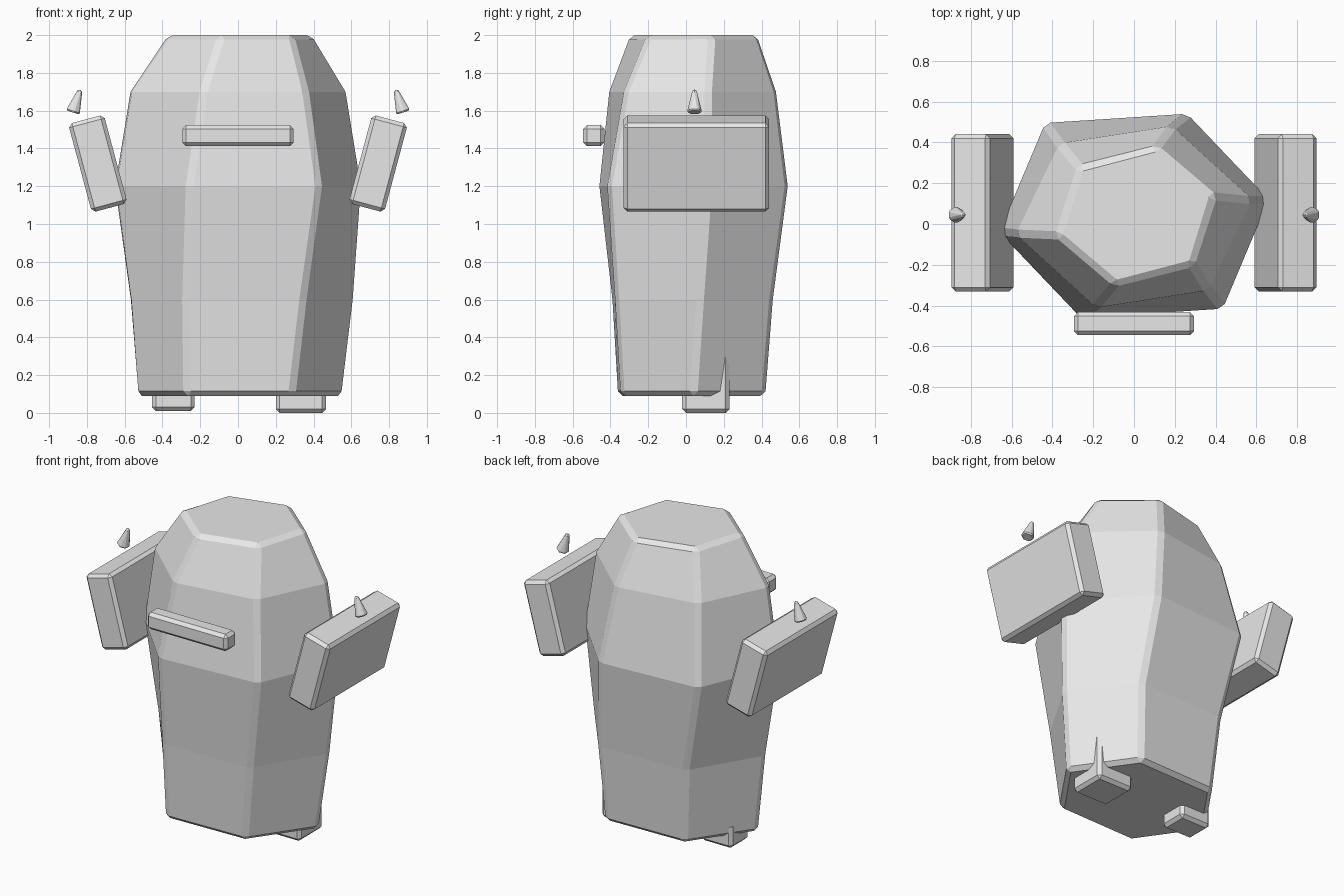
import bpy, bmesh, math
from mathutils import Matrix

if "Cube" in bpy.data.objects:
    bpy.data.objects.remove(bpy.data.objects["Cube"])

grey = bpy.data.materials.new("plain_grey")
grey.diffuse_color = (0.8, 0.8, 0.8, 1)
grey.use_nodes = True
grey.node_tree.nodes["Principled BSDF"].inputs["Base Color"].default_value = grey.diffuse_color


def finish(name, bm, bevel, matrix=None):
    """Turn a bmesh into a flat shaded object with chamfered sharp edges."""
    bmesh.ops.recalc_face_normals(bm, faces=bm.faces)
    mesh = bpy.data.meshes.new(name)
    bm.to_mesh(mesh)
    bm.free()
    mesh.materials.append(grey)
    ob = bpy.data.objects.new(name, mesh)
    bpy.context.collection.objects.link(ob)
    if matrix:
        ob.matrix_world = matrix
    mod = ob.modifiers.new("chamfer", 'BEVEL')
    mod.width = bevel
    mod.segments = 1
    mod.limit_method = 'ANGLE'
    mod.angle_limit = math.radians(30)
    return ob


def box(name, center, size, bevel=0.02, tilt=0):
    bm = bmesh.new()
    bmesh.ops.create_cube(bm, size=1)
    bmesh.ops.scale(bm, vec=size, verts=bm.verts)
    m = Matrix.Translation(center) @ Matrix.Rotation(math.radians(tilt), 4, 'Y')
    return finish(name, bm, bevel, m)


# body: twisted six-sided rings; three corners each, repeated through the centre
rings = [  # height, centre, three half-ring corners
    (0.09, (0.01, 0.03), [(0.55, 0.01), (0.285, 0.39), (-0.28, 0.375)]),
    (0.60, (0.02, 0.035), [(0.60, 0.04), (0.30, 0.425), (-0.33, 0.41)]),
    (1.20, (0.00, 0.04), [(0.66, 0.08), (0.26, 0.50), (-0.435, 0.455)]),
    (1.70, (0.00, 0.035), [(0.58, 0.085), (0.185, 0.445), (-0.365, 0.36)]),
    (2.00, (0.01, 0.04), [(0.385, 0.10), (0.10, 0.34), (-0.28, 0.24)]),
]
bm = bmesh.new()
loops = []
for z, (cx, cy), half in rings:
    corners = half + [(-x, -y) for x, y in half]
    loops.append([bm.verts.new((cx + x, cy + y, z)) for x, y in corners])
for low, high in zip(loops, loops[1:]):
    for i in range(6):
        j = (i + 1) % 6
        bm.faces.new((low[i], low[j], high[j], high[i]))
bm.faces.new(loops[0][::-1])
bm.faces.new(loops[-1])
finish("body", bm, 0.025)

# bar across the front
box("front_bar", (0, -0.488, 1.468), (0.59, 0.112, 0.112))

for side, label in ((-1, "left"), (1, "right")):
    # slab arms leaning outwards
    box(label + "_arm", (side * 0.742, 0.055, 1.32), (0.195, 0.77, 0.485),
        0.02, side * 15)
    # small spike above each arm, leaning inwards
    bm = bmesh.new()
    bmesh.ops.create_cone(bm, cap_ends=True, segments=6, radius1=0.044,
                          radius2=0.014, depth=0.125)
    m = (Matrix.Translation((side * 0.855, 0.045, 1.65))
         @ Matrix.Rotation(math.radians(-side * 18), 4, 'Y'))
    finish(label + "_spike", bm, 0.01, m)

# feet: the right one is tall, so its back corner breaks through the body
box("left_foot", (-0.342, 0.08, 0.09), (0.225, 0.19, 0.16))
box("right_foot", (0.333, 0.105, 0.235), (0.265, 0.25, 0.47))

# set everything on the ground
bpy.context.view_layer.update()
obs = list(bpy.context.collection.objects)
drop = min((o.matrix_world @ v.co).z for o in obs for v in o.data.vertices)
for o in obs:
    if o.name.endswith("foot"):
        o.location.z -= drop
